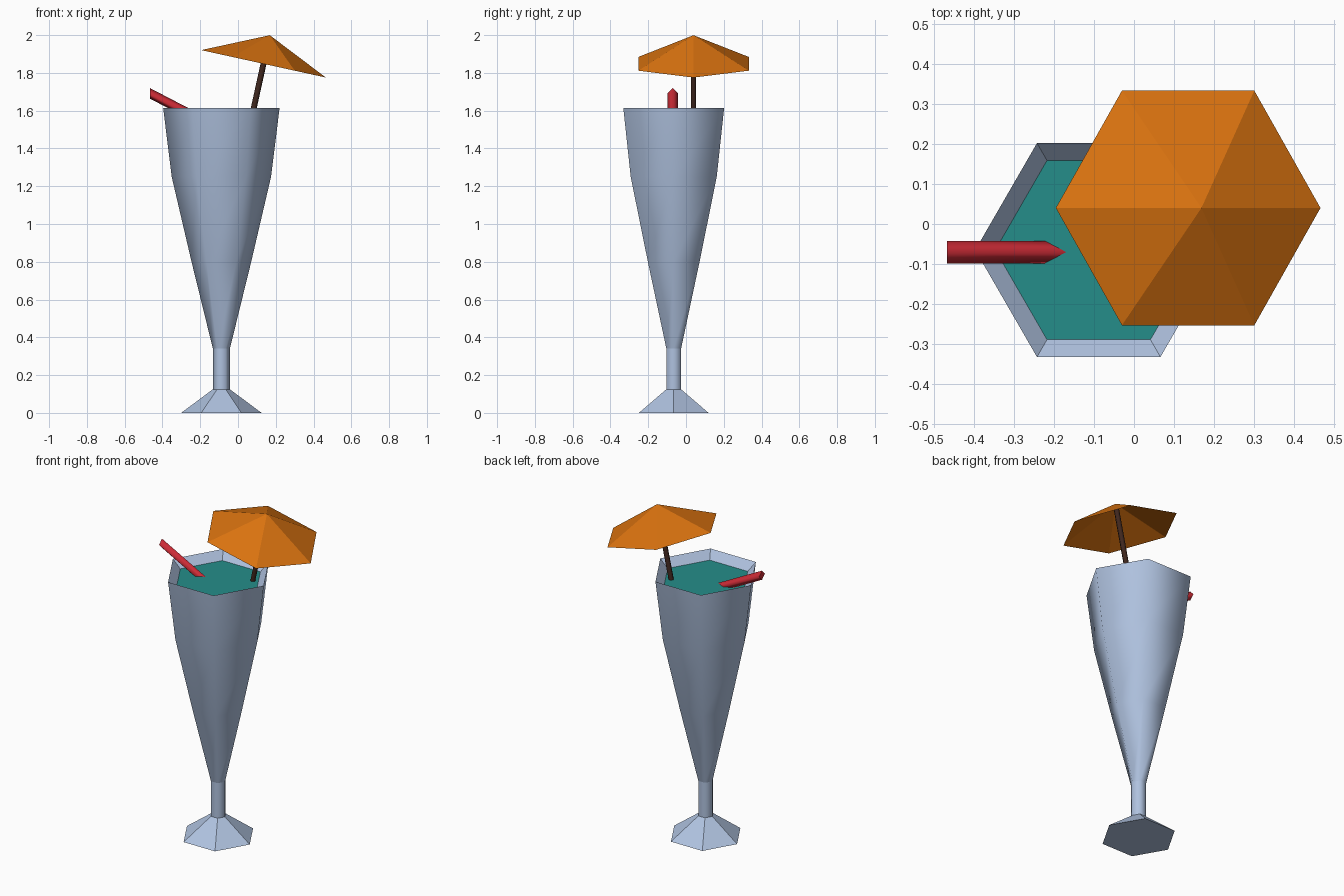
import bpy, bmesh, math
from mathutils import Vector, Matrix

if "Cube" in bpy.data.objects:
    bpy.data.objects.remove(bpy.data.objects["Cube"])


def material(name, rgb):
    m = bpy.data.materials.new(name)
    m.diffuse_color = (*rgb, 1)
    m.use_nodes = True
    m.node_tree.nodes["Principled BSDF"].inputs["Base Color"].default_value = m.diffuse_color
    return m


GLASS = material("pale_blue_glass", (0.43, 0.54, 0.74))
DRINK = material("teal_drink", (0.018, 0.27, 0.255))
ORANGE = material("orange_paper", (0.70, 0.17, 0.005))
RED = material("red_straw", (0.62, 0.025, 0.038))
WOOD = material("dark_wood", (0.05, 0.02, 0.013))


def loft(name, mat, rings, matrix=Matrix(), sides=6, cap_start=False, cap_end=False, smooth=True):
    """Join rings of (height, radius) around local z; radius 0 makes a point."""
    bm = bmesh.new()
    loops = []
    for z, r in rings:
        if r == 0:
            loops.append([bm.verts.new((0, 0, z))] * sides)
        else:
            angles = [2 * math.pi * i / sides for i in range(sides)]
            loops.append([bm.verts.new((r * math.cos(a), r * math.sin(a), z)) for a in angles])
    for a, b in zip(loops, loops[1:]):
        for i in range(sides):
            j = (i + 1) % sides
            quad = list(dict.fromkeys((a[i], a[j], b[j], b[i])))
            bm.faces.new(quad).smooth = smooth
    if cap_start:
        bm.faces.new(loops[0][::-1])
    if cap_end:
        bm.faces.new(loops[-1])
    # keep the cap rims crisp
    for e in bm.edges:
        if len({f.smooth for f in e.link_faces}) > 1:
            e.smooth = False
    bm.transform(matrix)
    mesh = bpy.data.meshes.new(name)
    bm.to_mesh(mesh)
    bm.free()
    mesh.materials.append(mat)
    ob = bpy.data.objects.new(name, mesh)
    bpy.context.collection.objects.link(ob)
    return ob


# Glass: foot, stem, bowl and sloping inner lip share one centre line
glass = Matrix.Translation((-0.088, -0.065, 0))
loft("foot", GLASS, [(0, 0.213), (0.125, 0.045)], glass, cap_start=True, smooth=False)
loft("stem", GLASS, [(0.125, 0.045), (0.34, 0.045)], glass)
loft("bowl", GLASS, [(0.34, 0.045), (0.8, 0.158), (1.25, 0.263), (1.613, 0.308)], glass)
loft("inner_lip", GLASS, [(1.613, 0.308), (1.565, 0.258)], glass, smooth=False)

# Drink surface
loft("drink", DRINK, [(1.565, 0.258), (1.565, 0)], glass, smooth=False)

# Paper umbrella, open underneath, leaning towards +x
lean = Matrix.Translation((0.135, 0.04, 1.848)) @ Matrix.Rotation(math.radians(12.4), 4, 'Y')
loft("umbrella", ORANGE, [(0, 0.338), (0.155, 0)], lean, smooth=False)
loft("umbrella_stick", WOOD, [(-0.36, 0.0155), (0.14, 0.0155)], lean, cap_start=True, cap_end=True)

# Straw: diamond section, sheared so that its ends are cut upright
slope = 0.52
straw = Matrix(((0, 0, 1, -0.467),
                (1, 0, 0, -0.07),
                (0, 1, -slope, 1.692),
                (0, 0, 0, 1)))
loft("straw", RED, [(0, 0.028), (0.36, 0.028)], straw, sides=4, cap_start=True, cap_end=True)
